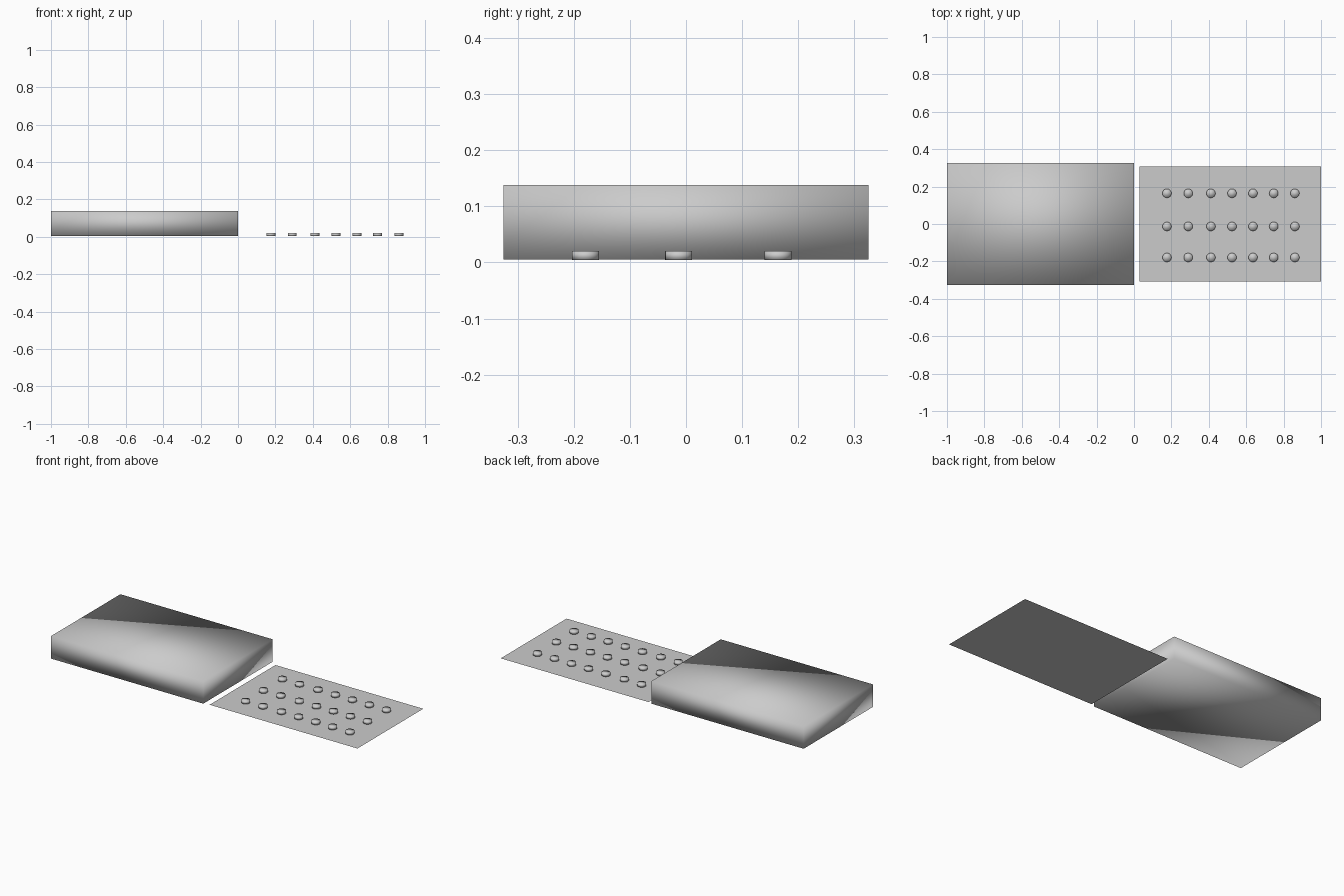
import bpy

if "Cube" in bpy.data.objects:
    bpy.data.objects.remove(bpy.data.objects["Cube"], do_unlink=True)

grey = bpy.data.materials.new("light_grey")
grey.use_nodes = True
colour = (0.6, 0.6, 0.6, 1)
grey.diffuse_color = colour
grey.node_tree.nodes["Principled BSDF"].inputs["Base Color"].default_value = colour


def finish(name, smooth=True):
    """Name the active object, colour it and set its shading."""
    obj = bpy.context.object
    obj.name = name
    obj.data.materials.append(grey)
    bpy.ops.object.transform_apply(location=False, rotation=False, scale=True)
    if smooth:
        bpy.ops.object.shade_smooth()
    return obj


# Solid block, smooth shaded across its edges
bpy.ops.mesh.primitive_cube_add(size=1, location=(-0.5, 0, 0.0715))
bpy.context.object.scale = (1, 0.651, 0.133)
finish("block")

# Flat sheet beside the block
bpy.ops.mesh.primitive_plane_add(size=1, location=(0.515, 0, 0))
bpy.context.object.scale = (0.97, 0.617, 1)
finish("base_sheet", smooth=False)

# Grid of short round pegs
for row, y in enumerate((-0.179, -0.013, 0.164)):
    for col, x in enumerate((0.176, 0.29, 0.411, 0.524, 0.636, 0.747, 0.86)):
        bpy.ops.mesh.primitive_cylinder_add(
            vertices=32, radius=0.024, depth=0.016, location=(x, y, 0.012))
        finish(f"peg_{row + 1}_{col + 1}")
